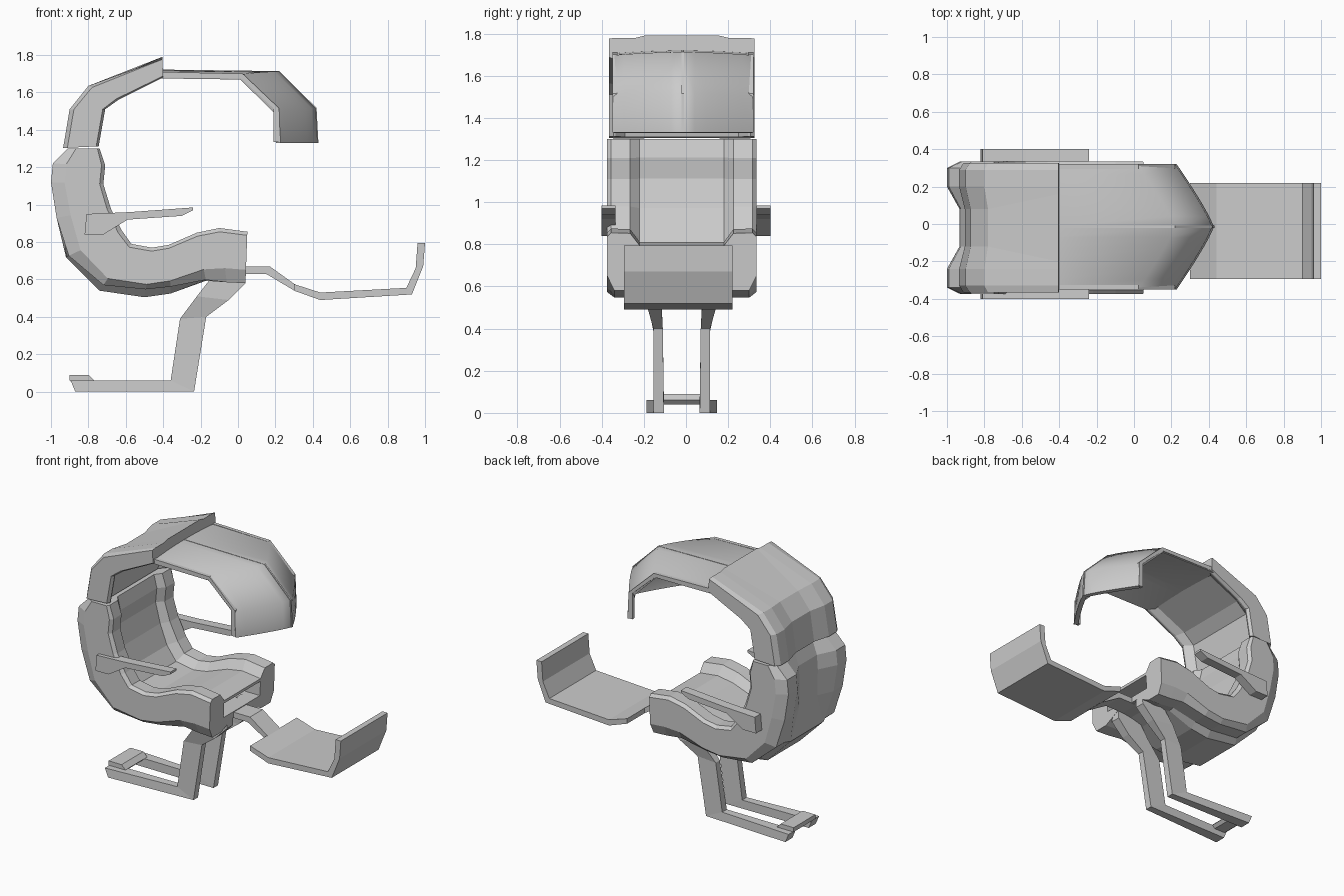
import bpy, bmesh

if "Cube" in bpy.data.objects:
    bpy.data.objects.remove(bpy.data.objects["Cube"])

grey = bpy.data.materials.new("light grey")
grey.use_nodes = True
grey.diffuse_color = (0.6, 0.6, 0.6, 1)
grey.node_tree.nodes["Principled BSDF"].inputs["Base Color"].default_value = (0.6, 0.6, 0.6, 1)

MID = -0.02  # y of the chair's symmetry plane


def finish(name, bm):
    bmesh.ops.recalc_face_normals(bm, faces=bm.faces)
    mesh = bpy.data.meshes.new(name)
    bm.to_mesh(mesh)
    bm.free()
    mesh.materials.append(grey)
    obj = bpy.data.objects.new(name, mesh)
    bpy.context.collection.objects.link(obj)
    return obj


def prism(name, profile, y0, y1):
    """Side profile (x, z) extruded across y."""
    bm = bmesh.new()
    face = bm.faces.new([bm.verts.new((x, y0, z)) for x, z in profile])
    out = bmesh.ops.extrude_face_region(bm, geom=[face])
    for v in out["geom"]:
        if isinstance(v, bmesh.types.BMVert):
            v.co.y = y1
    return finish(name, bm)


def loft(name, rings, closed=True):
    bm = bmesh.new()
    rows = [[bm.verts.new(p) for p in ring] for ring in rings]
    n = len(rows[0])
    for a, b in zip(rows, rows[1:]):
        for i in range(n if closed else n - 1):
            j = (i + 1) % n
            bm.faces.new((a[i], a[j], b[j], b[i]))
    if closed:
        bm.faces.new(rows[0])
        bm.faces.new(rows[-1])
    return finish(name, bm)


def padded_shell(name, stations, half, panel, wall):
    """Stations: inner point, outer point, depth of the sunken panel,
    of the outer side lobes and of the outer middle."""
    rings = []
    for (ix, iz), (ox, oz), sunk, lobe, middle in stations:
        inset = 0.1 if middle < lobe else 0.18
        pts = [(panel, sunk), (panel + 0.045, 0.01), (half - 0.02, 0), (half, 0.07),
               (half, wall), (half - 0.035, lobe), (0.22, lobe), (inset, middle)]
        pts += [(-y, t) for y, t in reversed(pts)]
        rings.append([(ix + (ox - ix) * t, MID + y, iz + (oz - iz) * t) for y, t in pts])
    return loft(name, rings)


def apply_modifier(obj, mod):
    bpy.context.view_layer.objects.active = obj
    bpy.ops.object.modifier_apply(modifier=mod.name)


# Seat and backrest in one curved shell
seat = padded_shell("seat_shell", [
    ((-0.74, 1.30), (-0.91, 1.30), 0.20, 1, 0.92),
    ((-0.71, 1.21), (-0.99, 1.22), 0.15, 1, 0.77),
    ((-0.72, 1.11), (-1.00, 1.12), 0.15, 1, 0.76),
    ((-0.68, 0.98), (-0.97, 0.93), 0.16, 1, 0.86),
    ((-0.62, 0.86), (-0.92, 0.72), 0.18, 0.95, 1),
    ((-0.57, 0.79), (-0.74, 0.54), 0.20, 0.88, 1),
    ((-0.46, 0.77), (-0.50, 0.505), 0.20, 0.84, 1),
    ((-0.37, 0.785), (-0.36, 0.525), 0.20, 0.86, 1),
    ((-0.22, 0.85), (-0.17, 0.585), 0.22, 0.95, 0.97),
    ((-0.10, 0.875), (-0.06, 0.585), 0.22, 1, 0.88),
    ((0.05, 0.855), (0.04, 0.58), 0.22, 1, 0.8)], 0.355, 0.2, 0.74)

# Open slot in the front of the seat
cutter = prism("slot_cutter", [(-0.14, 0.675), (0.2, 0.675), (0.2, 0.775), (-0.14, 0.775)],
               MID - 0.2, MID + 0.2)
cutter.hide_render = True
slot = seat.modifiers.new("slot", "BOOLEAN")
slot.operation, slot.solver, slot.object = "DIFFERENCE", "EXACT", cutter
apply_modifier(seat, slot)
bpy.data.objects.remove(cutter)

# Rear canopy above the backrest
padded_shell("rear_canopy", [
    ((-0.745, 1.312), (-0.935, 1.303), 0.25, 1, 0.84),
    ((-0.71, 1.51), (-0.90, 1.51), 0.25, 1, 0.86),
    ((-0.64, 1.56), (-0.80, 1.635), 0.25, 1, 0.88),
    ((-0.40, 1.68), (-0.405, 1.79), 0.25, 0.91, 1)], 0.345, 0.27, 0.88)

# Pointed visor: the ridge path is swept back towards both sides
ridge = [(-0.44, 1.72), (0.22, 1.712), (0.418, 1.515), (0.428, 1.33)]
steps = [k / 6 for k in range(-6, 7)]
rings = []
for k, (x, z) in enumerate(ridge):
    sweep = 0 if k == 0 else 0.2
    rings.append([(x - sweep * abs(s) ** 1.15, MID + 0.005 + 0.335 * s,
                   z - 0.015 * s * s * (k < 3)) for s in steps])
visor = loft("visor", rings, closed=False)
thick = visor.modifiers.new("thickness", "SOLIDIFY")
thick.thickness = 0.03
thick.offset = -1 if visor.data.polygons[0].normal.z > 0 else 1
apply_modifier(visor, thick)
visor.select_set(True)
bpy.ops.object.shade_smooth_by_angle(angle=0.95)
visor.select_set(False)

# Rim along each lower edge of the visor, and the ridge strip
rim = [(-0.42, 1.71), (0.025, 1.70), (0.22, 1.515), (0.225, 1.335),
       (0.19, 1.335), (0.19, 1.515), (0.015, 1.675), (-0.42, 1.68)]
for side, s in (("left", 1), ("right", -1)):
    edge = MID + 0.005 + s * 0.335
    prism(side + "_visor_rim", rim, edge, edge - s * 0.025)
prism("visor_ridge", [(-0.4, 1.722), (0.22, 1.714), (0.42, 1.517), (0.43, 1.33),
                      (0.415, 1.33), (0.405, 1.51), (0.21, 1.70), (-0.4, 1.71)],
      MID - 0.001, MID + 0.011)

# Armrests, and legs that run down into floor runners
arm = [(-0.82, 0.84), (-0.72, 0.84), (-0.59, 0.92), (-0.30, 0.94), (-0.24, 0.97),
       (-0.24, 0.985), (-0.58, 0.96), (-0.81, 0.95)]
leg = [((-0.06, 0.68), (0.04, 0.64), 0.09, 0.15),
       ((-0.15, 0.60), (0.04, 0.58), 0.09, 0.16),
       ((-0.22, 0.51), (-0.05, 0.49), 0.095, 0.16),
       ((-0.31, 0.39), (-0.17, 0.40), 0.09, 0.135),
       ((-0.36, 0.06), (-0.235, 0), 0.085, 0.135),
       ((-0.895, 0.06), (-0.87, 0), 0.09, 0.168)]
for side, s in (("left", 1), ("right", -1)):
    prism(side + "_armrest", arm, s * 0.4, s * 0.335)
    loft(side + "_leg", [[(ax, MID + s * y0, az), (ax, MID + s * y1, az),
                          (bx, MID + s * y1, bz), (bx, MID + s * y0, bz)]
                         for (ax, az), (bx, bz), y0, y1 in leg])

# Bar joining the runners at the back
prism("runner_crossbar", [(-0.875, 0.04), (-0.9, 0.06), (-0.9, 0.09), (-0.80, 0.09),
                          (-0.77, 0.06), (-0.79, 0.04)], MID - 0.12, MID + 0.12)

# Footrest on its stem
prism("footrest_stem", [(-0.12, 0.67), (0.17, 0.67), (0.31, 0.57), (0.31, 0.535),
                        (0.15, 0.63), (-0.12, 0.63)], -0.11, 0.03)
prism("footrest", [(0.30, 0.575), (0.44, 0.53), (0.90, 0.555), (0.95, 0.66), (0.96, 0.795),
                   (1.0, 0.795), (0.99, 0.67), (0.93, 0.52), (0.44, 0.49), (0.30, 0.54)],
      -0.295, 0.22)
